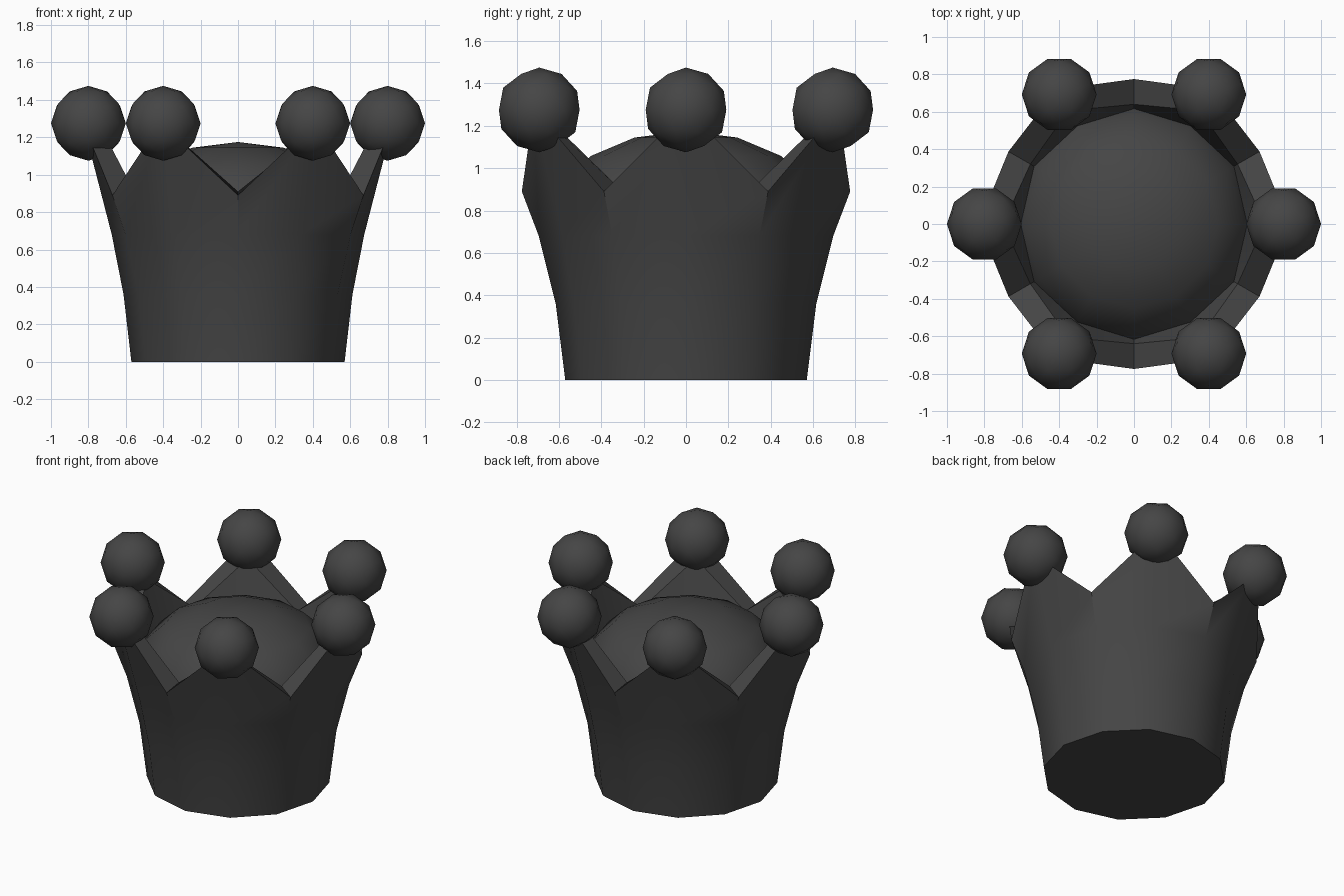
import bpy, bmesh, math
from mathutils import Matrix

if "Cube" in bpy.data.objects:
    bpy.data.objects.remove(bpy.data.objects["Cube"])

SIDES = 12

mat = bpy.data.materials.new("dark_grey")
mat.diffuse_color = (0.06, 0.06, 0.06, 1)
mat.use_nodes = True
mat.node_tree.nodes["Principled BSDF"].inputs["Base Color"].default_value = mat.diffuse_color


def add_object(name, bm, angle):
    bmesh.ops.recalc_face_normals(bm, faces=bm.faces)
    mesh = bpy.data.meshes.new(name)
    bm.to_mesh(mesh)
    bm.free()
    mesh.materials.append(mat)
    ob = bpy.data.objects.new(name, mesh)
    bpy.context.collection.objects.link(ob)
    bpy.ops.object.select_all(action='DESELECT')
    ob.select_set(True)
    bpy.context.view_layer.objects.active = ob
    bpy.ops.object.shade_smooth_by_angle(angle=math.radians(angle))
    return ob


# Crown wall: (radius, height) profiles alternate between peaks and valleys,
# running up the outside, over the rim and down the inside
peak = [(.57, 0), (.612, .36), (.675, .68), (.83, 1.28), (.70, 1.19), (.55, .68)]
valley = [(.57, 0), (.615, .36), (.695, .68), (.775, .89), (.64, .91), (.57, .68)]
bm = bmesh.new()
columns = []
for k in range(SIDES):
    a = 2 * math.pi * k / SIDES
    profile = valley if k % 2 else peak
    columns.append([bm.verts.new((r * math.cos(a), r * math.sin(a), z)) for r, z in profile])
for k in range(SIDES):
    c, d = columns[k], columns[(k + 1) % SIDES]
    for i in range(len(c) - 1):
        bm.faces.new((c[i], d[i], d[i + 1], c[i + 1]))
bm.faces.new([c[0] for c in columns])     # closed base
bm.faces.new([c[-1] for c in columns])    # floor hidden below the cushion
add_object("crown_wall", bm, 35)

# Domed cushion filling the inside
bm = bmesh.new()
bmesh.ops.create_uvsphere(bm, u_segments=12, v_segments=8, radius=1,
                          matrix=Matrix.Translation((0, 0, .775)) @ Matrix.Diagonal((.635, .635, .4, 1)))
bmesh.ops.delete(bm, geom=[v for v in bm.verts if v.co.z < .77], context='VERTS')
add_object("dome_cushion", bm, 60)

# Balls on the six peaks
for k in range(6):
    a = math.pi * k / 3
    bm = bmesh.new()
    bmesh.ops.create_icosphere(bm, subdivisions=2, radius=.2,
                               matrix=Matrix.Translation((.8 * math.cos(a), .8 * math.sin(a), 1.275))
                               @ Matrix.Rotation(math.pi / 2, 4, 'Z'))
    add_object(f"peak_ball_{k + 1}", bm, 60)
